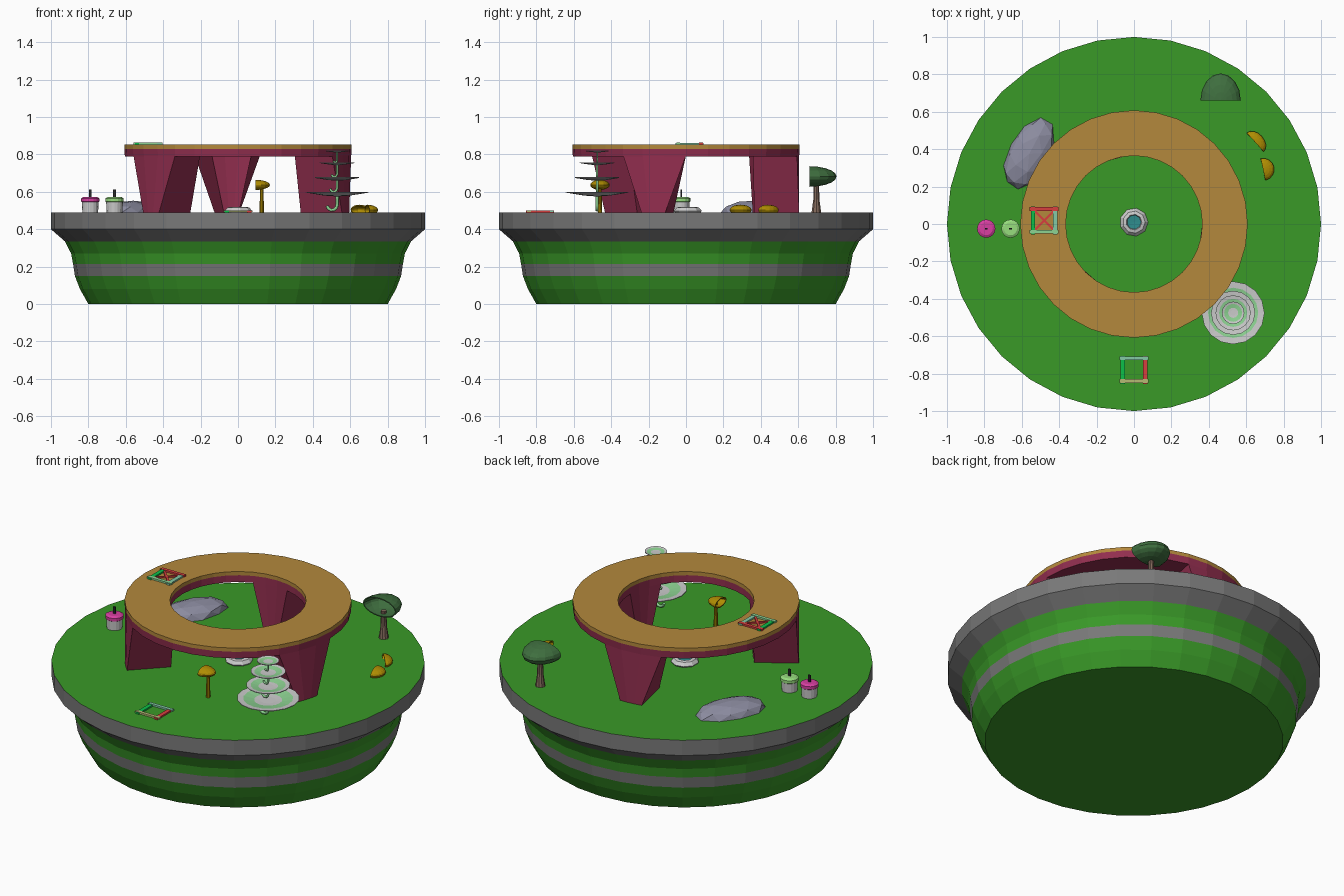
import bpy, bmesh, math, random
from mathutils import Vector, Matrix

if "Cube" in bpy.data.objects:
    bpy.data.objects.remove(bpy.data.objects["Cube"])

random.seed(4)
TOP = 0.49


def mat(name, r, g, b):
    m = bpy.data.materials.new(name)
    m.diffuse_color = (*[(c / 255) ** 2.2 for c in (r, g, b)], 1)
    m.use_nodes = True
    m.node_tree.nodes["Principled BSDF"].inputs["Base Color"].default_value = m.diffuse_color
    return m


GREEN = mat("grass", 60, 152, 44)
GREY = mat("stone", 120, 120, 120)
RED = mat("maroon", 145, 50, 80)
TAN = mat("tan", 178, 135, 62)
YELLOW = mat("mustard", 175, 140, 10)
BROWN = mat("bark", 130, 105, 92)
DARK = mat("dark_green", 65, 110, 65)
ROCK = mat("slate", 140, 140, 160)
WHITE = mat("pale", 205, 205, 205)
MINT = mat("mint", 140, 210, 145)
TEAL = mat("teal", 50, 140, 140)
PINK = mat("pink", 215, 65, 160)
LIME = mat("lime", 150, 220, 125)
BLACK = mat("soot", 45, 45, 45)
EMERALD = mat("emerald", 20, 190, 75)
AQUA = mat("aqua", 130, 200, 165)
SCARLET = mat("scarlet", 215, 65, 65)
SAND = mat("sand", 180, 185, 115)


def finish(name, bm, mats, loc=(0, 0, 0), rot=0):
    bmesh.ops.recalc_face_normals(bm, faces=bm.faces)
    me = bpy.data.meshes.new(name)
    bm.to_mesh(me)
    bm.free()
    for m in mats:
        me.materials.append(m)
    ob = bpy.data.objects.new(name, me)
    bpy.context.collection.objects.link(ob)
    ob.location = loc
    ob.rotation_euler.z = rot
    return ob


def lathe(name, profile, bands, mats, loc=(0, 0, 0), n=32):
    """Revolve (r, z) points; bands gives the material index of each profile segment."""
    bm = bmesh.new()
    rings = [[bm.verts.new((r * math.cos(2 * math.pi * i / n), r * math.sin(2 * math.pi * i / n), z))
              for i in range(n)] for r, z in profile]
    for k, idx in enumerate(bands):
        a, b = rings[k], rings[(k + 1) % len(rings)]
        for i in range(n):
            j = (i + 1) % n
            bm.faces.new((a[i], a[j], b[j], b[i])).material_index = idx
    bmesh.ops.remove_doubles(bm, verts=bm.verts, dist=1e-5)
    return finish(name, bm, mats, loc)


def half_cap(name, loc, radii, angle, m):
    """Hollow half ellipsoid bulging towards the given angle."""
    bm = bmesh.new()
    bmesh.ops.create_uvsphere(bm, u_segments=16, v_segments=10, radius=1)
    bmesh.ops.bisect_plane(bm, geom=bm.verts[:] + bm.edges[:] + bm.faces[:], dist=1e-5,
                           plane_co=(0, 0, 0), plane_no=(-1, 0, 0), clear_outer=True)
    bmesh.ops.scale(bm, vec=radii, verts=bm.verts)
    ob = finish(name, bm, [m], loc, math.radians(angle))
    s = ob.modifiers.new("shell", 'SOLIDIFY')
    s.thickness = 0.006
    s.offset = -1


def bar(name, x, y, z, sx, sy, sz, m, angle=0):
    bm = bmesh.new()
    bmesh.ops.create_cube(bm, size=1)
    bmesh.ops.scale(bm, vec=(sx, sy, sz), verts=bm.verts)
    finish(name, bm, [m], (x, y, z), math.radians(angle))


# round striped base
lathe("base", [(0, 0), (.8, 0), (.845, .08), (.872, .15), (.882, .215), (.892, .27),
               (.925, .335), (1, .4), (1, TOP), (0, TOP)],
      [0, 0, 0, 1, 0, 0, 1, 1, 0], [GREEN, GREY])

# raised ring platform
lathe("ring_platform", [(.365, .79), (.605, .79), (.608, .83), (.608, .852), (.365, .852), (.365, .83)],
      [0, 0, 1, 1, 1, 0], [RED, TAN])

# tapered legs, each three ring segments wide at the top
for k, centre in enumerate((-16.875, 95.625, -140.625)):
    bm = bmesh.new()
    grid = []
    for half, z in ((16.875, .795), (6.2, TOP - .005)):
        for r in (.365, .605):
            row = []
            for i in range(4):
                a = math.radians(centre + half * (i * 2 / 3 - 1))
                row.append(bm.verts.new((r * math.cos(a), r * math.sin(a), z)))
            grid.append(row)
    ti, to, bi, bo = grid
    loop = [ti, to, bo, bi]
    for s in range(4):
        a, b = loop[s], loop[(s + 1) % 4]
        for i in range(3):
            bm.faces.new((a[i], a[i + 1], b[i + 1], b[i]))
    for i in (0, 3):
        bm.faces.new([row[i] for row in loop])
    finish(f"platform_leg_{k + 1}", bm, [RED])

# paint pots with lids and wicks
for name, x, m in (("pink_pot", -.79, PINK), ("lime_pot", -.66, LIME)):
    lathe(name, [(0, 0), (.042, 0), (.045, .055), (.049, .058), (.049, .075), (.035, .083), (0, .083)],
          [0, 0, 1, 1, 1, 1], [WHITE, m], (x, -.025, TOP), 16)
    bar(name + "_wick", x, -.025, TOP + .1, .014, .008, .045, BLACK)

# square frames, one on the ground and one crossed on the ring
for name, x, y, z, cols in (("ground_frame", 0, -.78, TOP + .004, (EMERALD, SCARLET, AQUA, SAND)),
                            ("ring_frame", -.48, .018, .856, (EMERALD, AQUA, SCARLET, MINT))):
    bar(name + "_left", x - .06, y, z, .024, .15, .01, cols[0])
    bar(name + "_right", x + .06, y, z, .024, .15, .01, cols[1])
    bar(name + "_back", x, y + .062, z + .002, .155, .02, .01, cols[2])
    bar(name + "_front", x, y - .06, z + .002, .155, .02, .01, cols[3])
for a in (45, -45):
    bar("ring_frame_cross", -.48, .018, .856, .15, .012, .008, SCARLET, a)

# boulder
bm = bmesh.new()
bmesh.ops.create_icosphere(bm, subdivisions=2, radius=1)
for v in bm.verts:
    v.co *= random.uniform(.94, 1.04)
bmesh.ops.scale(bm, vec=(.205, .115, .065), verts=bm.verts)
finish("boulder", bm, [ROCK], (-.56, .375, TOP), math.radians(62))

# small stone pool in the middle
lathe("stone_pool", [(0, 0), (.07, 0), (.076, .008), (.06, .026), (.042, .03), (.038, .02), (0, .018)],
      [0, 0, 0, 0, 0, 1], [WHITE, TEAL], (0, .01, TOP), 9)

# half-dome tree and mushrooms
lathe("tree_trunk", [(0, 0), (.027, 0), (.017, .07), (.015, .16), (0, .16)], [0] * 4, [BROWN],
      (.465, .697, TOP), 10)
half_cap("tree_crown", (.463, .66, .682), (.145, .108, .055), 90, DARK)
lathe("mushroom_stalk", [(0, 0), (.012, 0), (.009, .14), (0, .14)], [0] * 4, [YELLOW],
      (.127, -.46, TOP), 10)
half_cap("mushroom_cap", (.094, -.46, .637), (.077, .052, .027), 0, YELLOW)
half_cap("fallen_cap_1", (.648, .437, .503), (.048, .068, .028), 42, YELLOW)
half_cap("fallen_cap_2", (.69, .292, .503), (.06, .06, .028), 12, YELLOW)

# tiered bowl plant: each tier is a bowl on a hooked stem
for k, (r, z, drop) in enumerate(((.168, .597, .105), (.118, .675, .085), (.094, .755, .085), (.06, .818, .07))):
    s = r / .168
    lathe(f"plant_bowl_{k + 1}", [(0, -.022 * s), (.07 * s, -.017 * s), (r, -.001), (r, .003),
                                  (.8 * r, 0), (.45 * r, -.010 * s), (.25 * r, -.012 * s), (0, -.012 * s)],
          [0, 0, 0, 0, 1, 0, 0], [WHITE, MINT], (.53, -.475, z), 16)
    cu = bpy.data.curves.new("stem", 'CURVE')
    cu.dimensions = '3D'
    cu.bevel_depth = .003 + .006 * s
    cu.bevel_resolution = 1
    cu.use_fill_caps = True
    h = .027 * s
    low = z - drop + .01
    pts = [(0, z - .015 * s), (0, low + h)]
    pts += [(-h + h * math.cos(a), low + h - h * math.sin(a)) for a in (.6, 1.2, 1.8, 2.4, 3.0)]
    sp = cu.splines.new('POLY')
    sp.points.add(len(pts) - 1)
    for p, (px, pz) in zip(sp.points, pts):
        p.co = (px, 0, pz, 1)
    cu.materials.append(MINT)
    ob = bpy.data.objects.new(f"plant_stem_{k + 1}", cu)
    ob.location = (.53, -.475, 0)
    bpy.context.collection.objects.link(ob)
